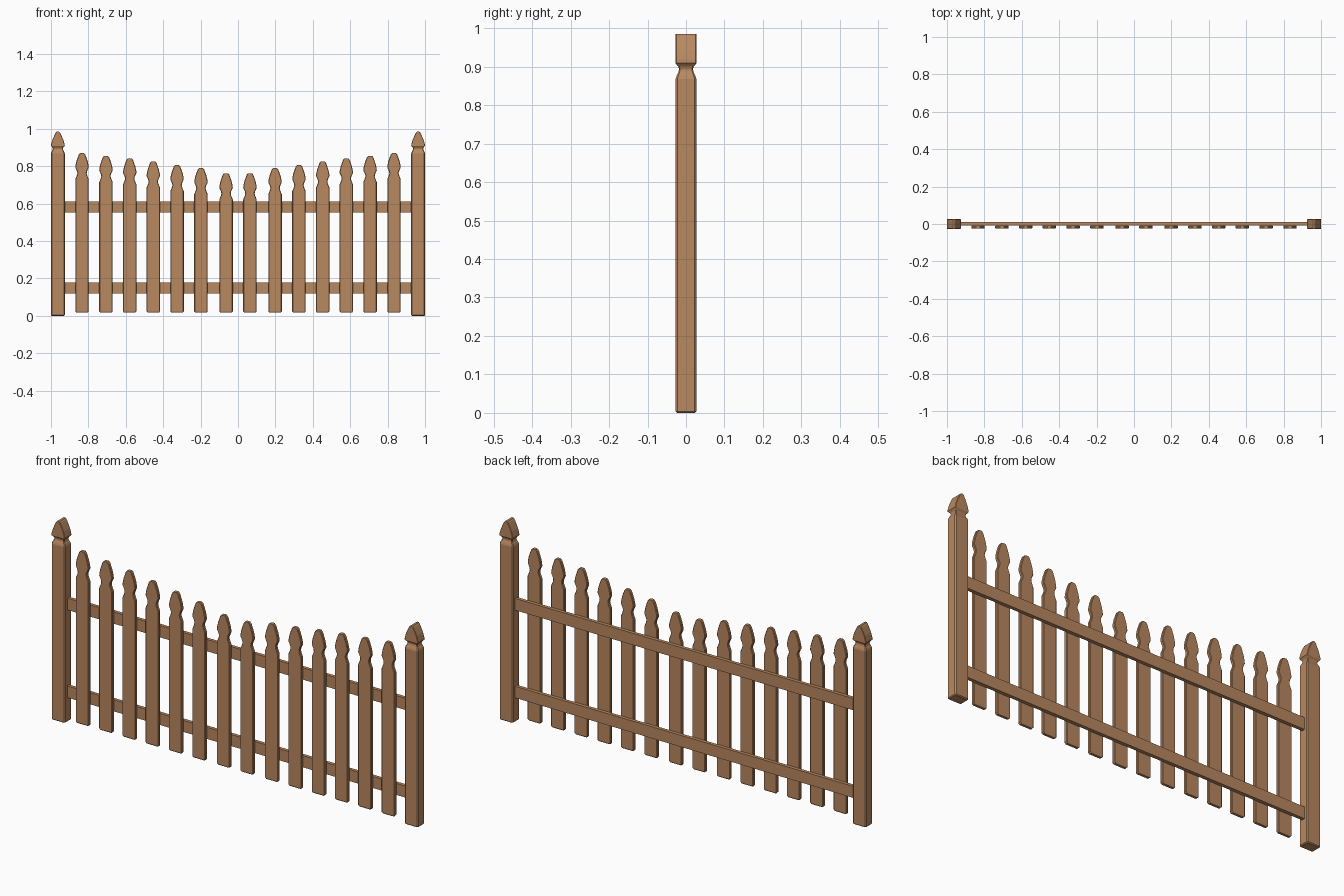
import bpy, bmesh

wood = bpy.data.materials.new("brown wood")
wood.diffuse_color = (0.48, 0.246, 0.117, 1)


def loft(name, rings, x, y):
    """Stack chamfered rectangles given as (half x, half y, z, chamfer)."""
    bm = bmesh.new()
    prev = None
    for hx, hy, z, c in rings:
        pts = [(hx, c - hy), (hx, hy - c), (hx - c, hy), (c - hx, hy),
               (-hx, hy - c), (-hx, c - hy), (c - hx, -hy), (hx - c, -hy)]
        ring = [bm.verts.new((x + px, y + py, z)) for px, py in pts]
        if prev:
            for i in range(8):
                j = (i + 1) % 8
                bm.faces.new((prev[i], prev[j], ring[j], ring[i]))
        else:
            bm.faces.new(ring[::-1])
        prev = ring
    bm.faces.new(prev)
    mesh = bpy.data.meshes.new(name)
    bm.to_mesh(mesh)
    bm.free()
    mesh.materials.append(wood)
    ob = bpy.data.objects.new(name, mesh)
    bpy.context.collection.objects.link(ob)


# End posts: square body, waisted neck, ridged pointed cap
POST = [(.033, .023, 0, .005), (.037, .027, .004, .005), (.037, .027, .868, .005),
        (.034, .024, .877, .004), (.029, .020, .885, .003), (.027, .018, .893, .003),
        (.029, .020, .900, .003), (.034, .025, .906, .002), (.037, .027, .909, .002),
        (.036, .027, .918, .002), (.029, .027, .942, .002), (.018, .027, .966, .002),
        (.011, .027, .980, .002), (.006, .027, .985, .002)]
for s in (-1, 1):
    loft("post", POST, s * .963, 0)

# Pickets: seven mirrored pairs, tops dipping toward the middle
HEAD = [(.036, .140), (.032, .130), (.027, .118), (.025, .109), (.026, .100),
        (.030, .090), (.036, .078), (.035, .066), (.030, .043), (.022, .020),
        (.017, .007), (.010, 0)]
PAIRS = [(.064, .762), (.198, .79), (.326, .806), (.453, .825),
         (.579, .842), (.706, .855), (.834, .87)]
for x, top in PAIRS:
    rings = [(.031, .006, .018, .002), (.036, .0085, .024, .003)]
    rings += [(hx, .0085, top - d, .003) for hx, d in HEAD]
    for s in (-1, 1):
        loft("picket", rings, s * x, -.0155)

# Two horizontal rails behind the pickets
for name, z0, z1 in (("lower_rail", .12, .177), ("upper_rail", .552, .61)):
    loft(name, [(.935, .0085, z0, .001), (.935, .0085, z1, .001)], 0, .0015)
